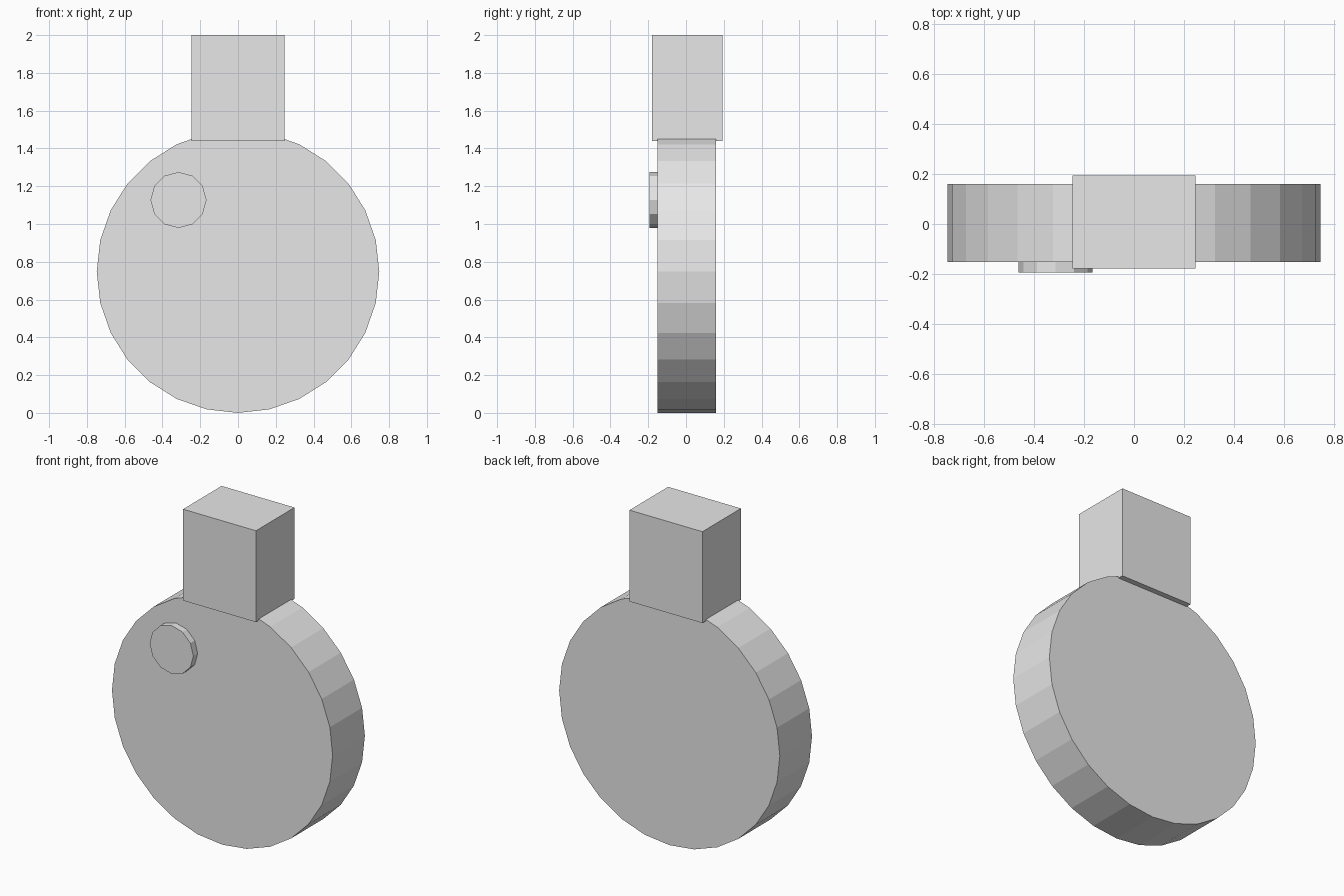
import bpy
import math

if "Cube" in bpy.data.objects:
    bpy.data.objects.remove(bpy.data.objects["Cube"])

grey = bpy.data.materials.new("plain_grey")
grey.diffuse_color = (0.8, 0.8, 0.8, 1)
grey.use_nodes = True
grey.node_tree.nodes["Principled BSDF"].inputs["Base Color"].default_value = grey.diffuse_color


def finish(name):
    obj = bpy.context.object
    obj.name = name
    bpy.ops.object.transform_apply(location=False, rotation=True, scale=True)
    obj.data.materials.append(grey)
    return obj


def disc(name, sides, radius, x, z, front, back):
    """Flat-faced cylinder with its axis along y."""
    bpy.ops.mesh.primitive_cylinder_add(
        vertices=sides, radius=radius, depth=back - front,
        location=(x, (front + back) / 2, z), rotation=(math.pi / 2, 0, 0))
    return finish(name)


# Round body standing on its rim
disc("round_body", 28, 0.748, 0, 0.748, -0.152, 0.160)

# Small round button on the front face, sunk slightly into the body
disc("front_button", 12, 0.148, -0.315, 1.127, -0.194, -0.14)

# Square neck block on top
front, back, bottom, top = -0.179, 0.194, 1.44, 2.0
bpy.ops.mesh.primitive_cube_add(
    size=1, location=(0, (front + back) / 2, (bottom + top) / 2))
bpy.context.object.scale = (0.494, back - front, top - bottom)
finish("neck_block")
